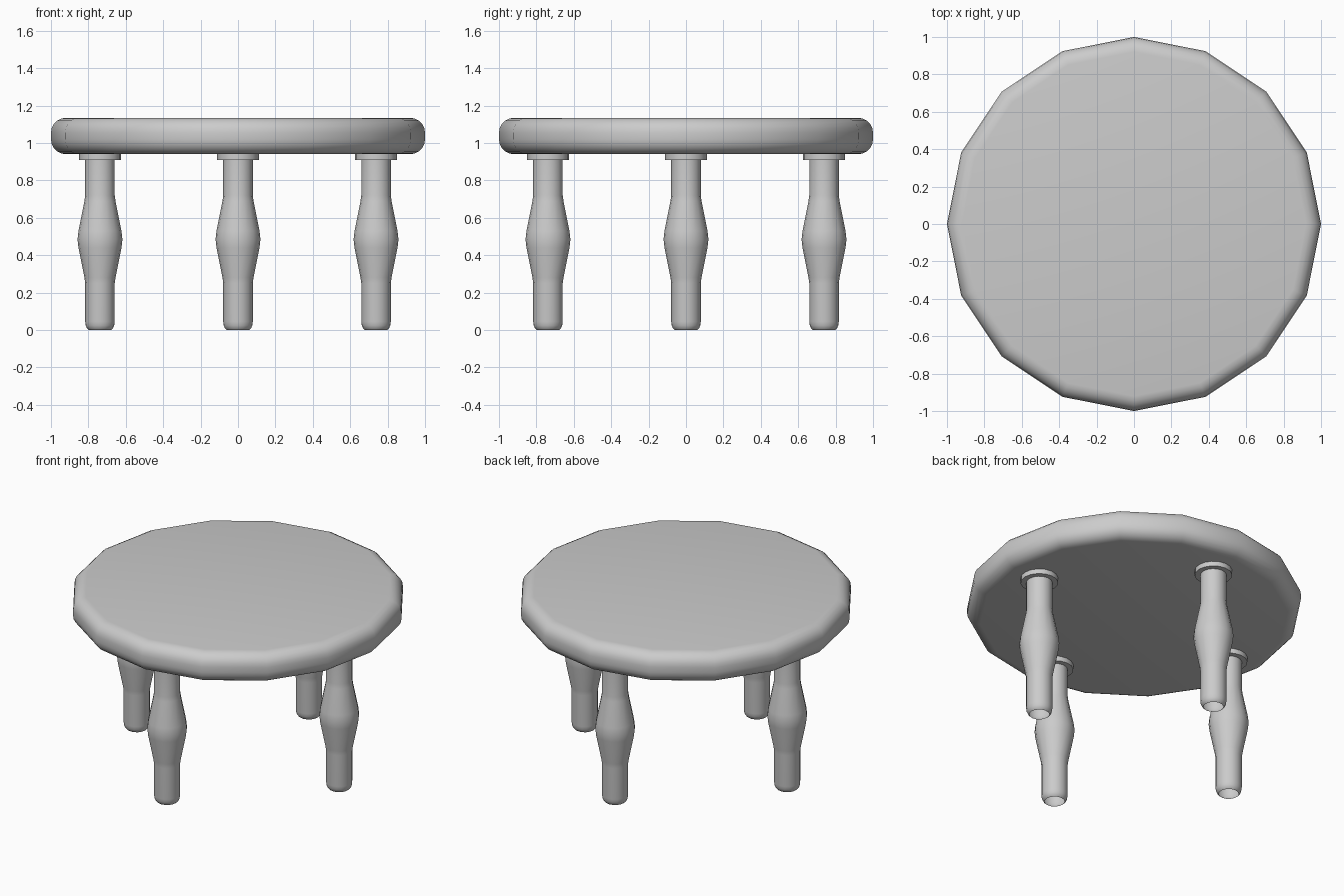
import bpy, bmesh, math

if "Cube" in bpy.data.objects:
    bpy.data.objects.remove(bpy.data.objects["Cube"])

SIDES = 16


def lathe(name, profile, loc=(0, 0, 0), smooth=35, sides=SIDES):
    """Revolve (radius, z) points around z; radius 0 makes a pole, open ends stay open."""
    bm = bmesh.new()
    rings = []
    for r, z in profile:
        rings.append([bm.verts.new((r * math.cos(2 * math.pi * i / sides),
                                    r * math.sin(2 * math.pi * i / sides), z))
                      for i in range(sides)])
    for a, b in zip(rings, rings[1:]):
        for i in range(sides):
            j = (i + 1) % sides
            bm.faces.new((a[i], a[j], b[j], b[i]))
    return bm, rings, name, loc, smooth


def finish(bm, rings, name, loc, smooth, cap_bottom=True, cap_top=True):
    if cap_bottom:
        bm.faces.new(rings[0][::-1])
    if cap_top:
        bm.faces.new(rings[-1])
    mesh = bpy.data.meshes.new(name)
    bm.to_mesh(mesh)
    bm.free()
    ob = bpy.data.objects.new(name, mesh)
    ob.location = loc
    bpy.context.collection.objects.link(ob)
    bpy.ops.object.select_all(action='DESELECT')
    ob.select_set(True)
    bpy.context.view_layer.objects.active = ob
    bpy.ops.object.shade_smooth_by_angle(angle=math.radians(smooth))
    return ob


# Table top: sixteen-sided slab with a rounded rim
Z0, Z1, R, BEVEL, STEPS = 0.94, 1.135, 1.0, 0.08, 5
arc = [(R - BEVEL + BEVEL * math.sin(t), BEVEL * math.cos(t))
       for t in (math.pi / 2 * k / STEPS for k in range(STEPS + 1))]
rim = [(r, Z0 + BEVEL - h) for r, h in arc]
rim += [(r, Z1 - BEVEL + h) for r, h in reversed(arc)]
finish(*lathe("table_top", rim))

# Turned legs (hollow foot) with a flat collar under the top
LEG = [(0.06, 0.0), (0.069, 0.008), (0.076, 0.024), (0.079, 0.045),
       (0.079, 0.25), (0.083, 0.28), (0.115, 0.44), (0.12, 0.485),
       (0.115, 0.53), (0.083, 0.69), (0.079, 0.72), (0.079, 0.93)]
COLLAR = [(0.112, 0.908), (0.112, 0.942)]
for side, x, y in (("right", 0.738, 0), ("back", 0, 0.738),
                   ("left", -0.738, 0), ("front", 0, -0.738)):
    finish(*lathe(side + "_leg", LEG, (x, y, 0)), cap_bottom=False, cap_top=False)
    finish(*lathe(side + "_collar", COLLAR, (x, y, 0)))
